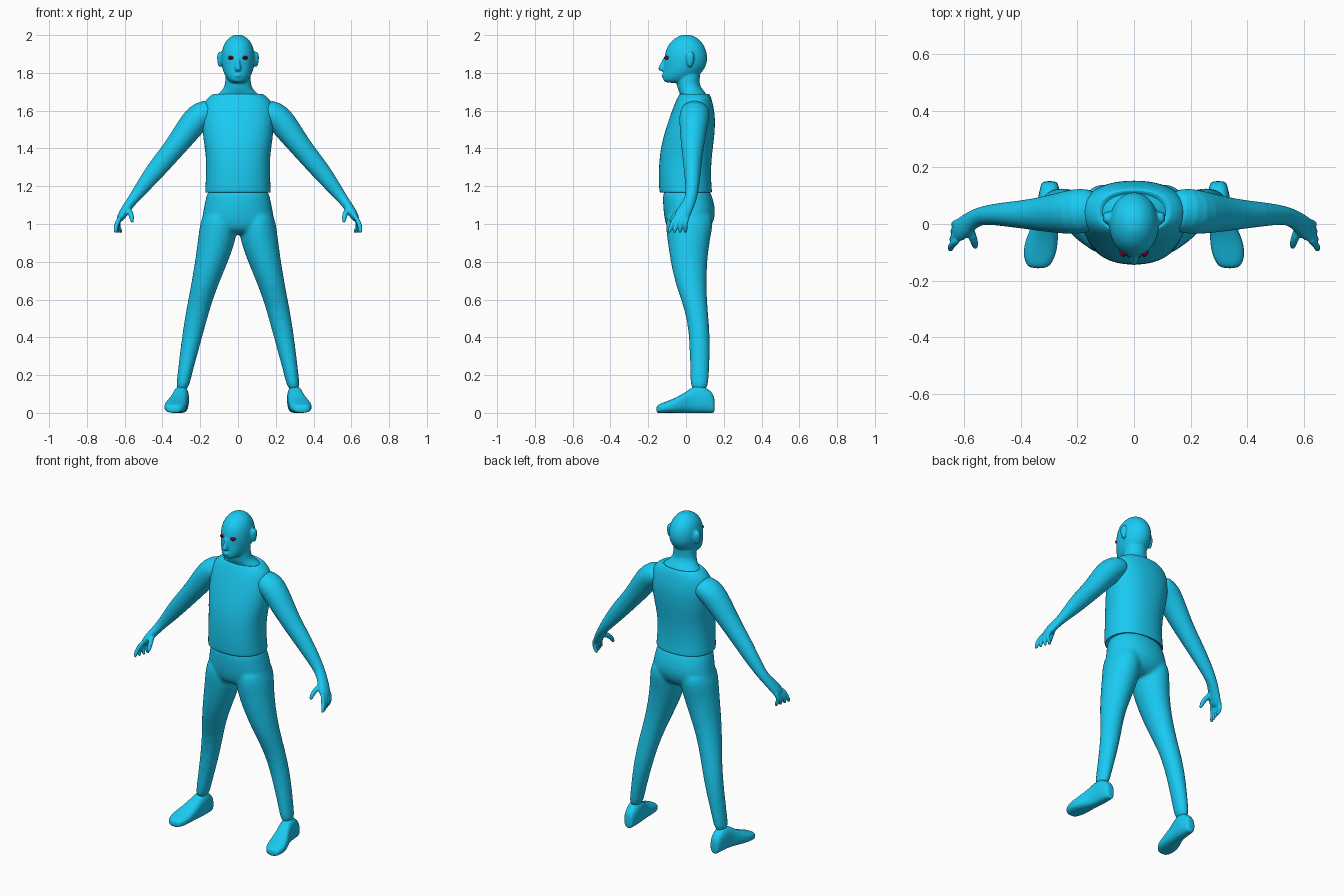
import bpy, bmesh, math
from mathutils import Vector

SEG = 24
X, Y, Z = Vector((1, 0, 0)), Vector((0, 1, 0)), Vector((0, 0, 1))


def material(name, rgb):
    m = bpy.data.materials.new(name)
    m.diffuse_color = (*rgb, 1)
    return m


CYAN = material("cyan", (0.01, 0.6, 0.9))
RED = material("dark_red", (0.25, 0.0, 0.02))
BLACK = material("dark", (0.02, 0.01, 0.02))


def loft(bm, secs, axes=None, power=2.0):
    """Closed skin through sections (centre, half_u, half_v); path-aligned if axes is None."""
    rings = []
    for i, (c, a, b) in enumerate(secs):
        c = Vector(c)
        if axes:
            u, v = axes
        else:
            t = Vector(secs[min(i + 1, len(secs) - 1)][0]) - Vector(secs[max(i - 1, 0)][0])
            u = t.cross(Y).normalized()
            v = u.cross(t).normalized()
        ring = []
        for k in range(SEG):
            ang = 2 * math.pi * k / SEG
            co, si = math.cos(ang), math.sin(ang)
            pu = math.copysign(abs(co) ** (2 / power), co) * a
            pv = math.copysign(abs(si) ** (2 / power), si) * b
            ring.append(bm.verts.new(c + u * pu + v * pv))
        rings.append(ring)
    for r, s in zip(rings, rings[1:]):
        for k in range(SEG):
            n = (k + 1) % SEG
            bm.faces.new((r[k], r[n], s[n], s[k]))
    bm.faces.new(rings[0][::-1])
    bm.faces.new(rings[-1])


def level(bm, rows, power=2.0):
    """Loft of horizontal rings given as (z, x0, x1, y0, y1)."""
    loft(bm, [(((x0 + x1) / 2, (y0 + y1) / 2, z), (x1 - x0) / 2, (y1 - y0) / 2)
              for z, x0, x1, y0, y1 in rows], (X, Y), power)


def sym(rows):
    """(z, half_width, y0, y1) to symmetric ring rows."""
    return [(z, -w, w, y0, y1) for z, w, y0, y1 in rows]


def path(bm, pts):
    loft(bm, [(p[:3], p[3], p[4]) for p in pts])


def finish(name, bm, mat, voxel=0, smooth=4, mirror=False, subdiv=1):
    bmesh.ops.recalc_face_normals(bm, faces=bm.faces)
    for f in bm.faces:
        f.smooth = True
    me = bpy.data.meshes.new(name)
    bm.to_mesh(me)
    bm.free()
    me.materials.append(mat)
    ob = bpy.data.objects.new(name, me)
    bpy.context.collection.objects.link(ob)
    if subdiv:
        ob.modifiers.new("subdivide", 'SUBSURF').levels = subdiv
        ob.modifiers["subdivide"].render_levels = subdiv
    if voxel:
        r = ob.modifiers.new("fuse", 'REMESH')
        r.mode, r.voxel_size, r.use_smooth_shade = 'VOXEL', voxel, True
        s = ob.modifiers.new("soften", 'SMOOTH')
        s.factor, s.iterations = 0.5, smooth
    if mirror:
        ob.modifiers.new("mirror", 'MIRROR')
    return ob


# Head, neck, ears and face
bm = bmesh.new()
level(bm, sym([(2.002, .015, -.015, .02), (1.993, .04, -.045, .05), (1.965, .07, -.085, .085),
               (1.92, .087, -.11, .11), (1.87, .09, -.117, .116), (1.83, .086, -.116, .105),
               (1.79, .073, -.122, .075), (1.765, .056, -.124, .04), (1.745, .035, -.112, .0)]))
level(bm, sym([(1.62, .15, -.02, .11), (1.665, .14, -.025, .115), (1.685, .112, -.03, .112),
               (1.71, .08, -.043, .09), (1.74, .068, -.05, .068), (1.79, .067, -.055, .078),
               (1.84, .06, -.05, .07)]))
for s in (-1, 1):
    level(bm, [(z, s * .094 - w, s * .094 + w, .022 - d, .022 + d) for z, w, d in
               ((1.83, .01, .01), (1.85, .014, .017), (1.885, .019, .026), (1.915, .012, .018))])
level(bm, sym([(1.885, .009, -.122, -.09), (1.85, .011, -.135, -.09), (1.82, .019, -.153, -.09),
               (1.808, .014, -.14, -.09)]))                                    # nose
level(bm, sym([(1.797, .016, -.127, -.09), (1.786, .026, -.134, -.09), (1.775, .016, -.127, -.09)]))
finish("head_and_neck", bm, CYAN, voxel=.006)

# Eyes and pupils
for name, mat, y, r in (("eyes", RED, -.099, .0145), ("pupils", BLACK, -.110, .0065)):
    bm = bmesh.new()
    bmesh.ops.create_uvsphere(bm, u_segments=20, v_segments=12, radius=r)
    bmesh.ops.scale(bm, vec=(1.1, 1, .75), verts=bm.verts)
    bmesh.ops.translate(bm, vec=(.036, y, 1.88), verts=bm.verts)
    finish(name, bm, mat, mirror=True, subdiv=0)

# Sleeveless shirt with turned-in hem and neckline
bm = bmesh.new()
level(bm, sym([(1.20, .15, -.10, .11), (1.166, .166, -.128, .13), (1.166, .175, -.14, .139),
               (1.18, .175, -.143, .138), (1.26, .170, -.146, .132), (1.36, .170, -.141, .137),
               (1.45, .185, -.125, .15), (1.55, .194, -.093, .157), (1.62, .188, -.067, .147),
               (1.66, .172, -.050, .137), (1.688, .135, -.036, .126), (1.692, .12, -.03, .117),
               (1.67, .10, -.02, .10)]), 2.25)
finish("shirt", bm, CYAN, subdiv=2)

# Trousers: pelvis and both legs fused
bm = bmesh.new()
level(bm, sym([(1.20, .158, -.118, .122), (1.15, .168, -.124, .138), (1.08, .184, -.122, .158),
               (1.02, .194, -.114, .152), (.97, .17, -.10, .125), (.945, .09, -.06, .08)]), 2.2)
for s in (-1, 1):
    level(bm, [(z, *sorted((s * a, s * b)), y0, y1) for z, a, b, y0, y1 in
               ((1.08, .03, .18, -.10, .135), (1.0, .005, .203, -.11, .147),
                (.92, .008, .212, -.10, .127), (.8, .052, .228, -.083, .112),
                (.67, .108, .25, -.054, .107), (.55, .149, .274, -.006, .115),
                (.42, .184, .295, .016, .127), (.3, .217, .31, .02, .127),
                (.2, .245, .321, .022, .121), (.11, .264, .333, .022, .119))])
finish("trousers", bm, CYAN, voxel=.010, smooth=6)

# Shoes, lofted heel to toe on a flat sole
bm = bmesh.new()
loft(bm, [((x, y, h / 2), w, h / 2) for y, x, w, h in
          ((.152, .298, .022, .075), (.14, .298, .032, .11), (.09, .299, .041, .145),
           (.04, .303, .042, .142), (0, .312, .046, .112), (-.05, .325, .057, .082),
           (-.10, .333, .060, .062), (-.14, .337, .047, .048), (-.157, .338, .028, .036))],
     (X, Z), 2.6)
finish("shoes", bm, CYAN, mirror=True, subdiv=2)

# Arms with palm, fingers and thumb
bm = bmesh.new()
path(bm, [(.12, .05, 1.612, .055, .07), (.19, .046, 1.583, .074, .082), (.235, .041, 1.54, .074, .077),
          (.30, .036, 1.45, .063, .066), (.365, .034, 1.368, .055, .054), (.43, .034, 1.292, .052, .046),
          (.50, .034, 1.203, .040, .037), (.55, .028, 1.138, .029, .031), (.58, .008, 1.098, .025, .035),
          (.607, -.015, 1.058, .025, .042), (.632, -.033, 1.015, .018, .040)])
for i in range(4):
    y = -.066 + .022 * i
    path(bm, [(.62, y + .012, 1.045, .013, .012), (.639, y - .004, 1.008, .013, .012),
              (.649 - .006 * i, y - .016 + .005 * i, .978, .012, .011),
              (.648 - .011 * i, y - .028 + .008 * i, .950, .009, .008)])
path(bm, [(.588, .0, 1.085, .016, .016), (.57, -.045, 1.062, .015, .016),
          (.562, -.07, 1.035, .013, .013), (.56, -.085, 1.005, .009, .009)])
finish("arms", bm, CYAN, voxel=.005, smooth=3, mirror=True)
